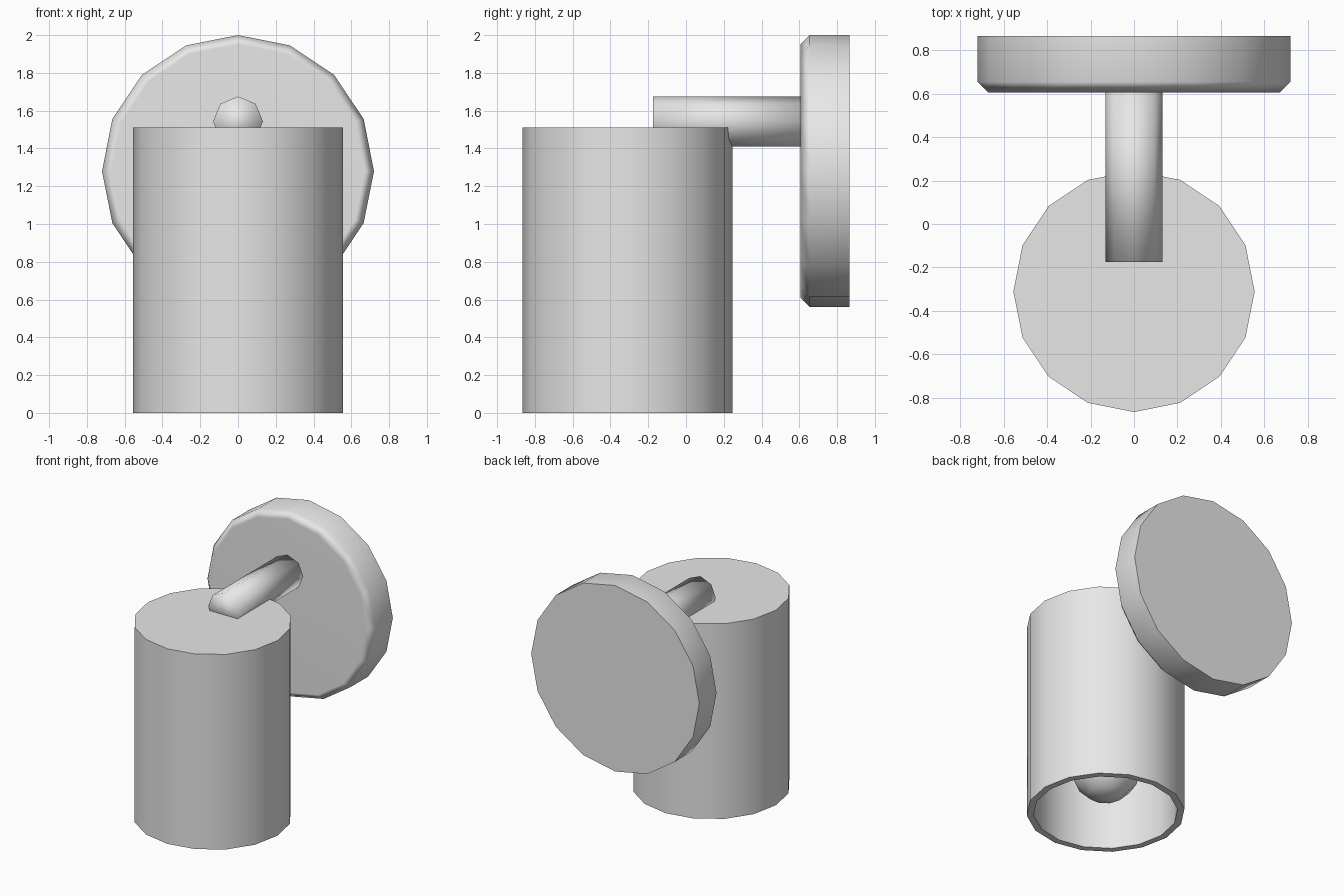
import bpy
import bmesh
import math
from mathutils import Matrix

if "Cube" in bpy.data.objects:
    bpy.data.objects.remove(bpy.data.objects["Cube"])

grey = bpy.data.materials.new("light_grey")
grey.diffuse_color = (0.8, 0.8, 0.8, 1)
grey.use_nodes = True
grey.node_tree.nodes["Principled BSDF"].inputs["Base Color"].default_value = grey.diffuse_color


def lathe(name, profile, sides, location, along_y=False, angle=None):
    """Turn (radius, height) points round the local z axis; zero radii become poles."""
    bm = bmesh.new()
    rings = []
    for r, z in profile:
        if r == 0:
            rings.append([bm.verts.new((0, 0, z))] * sides)
        else:
            rings.append([bm.verts.new((r * math.cos(a), r * math.sin(a), z))
                          for a in (2 * math.pi * i / sides for i in range(sides))])
    for low, high in zip(rings, rings[1:]):
        for i in range(sides):
            j = (i + 1) % sides
            corners = dict.fromkeys((low[i], low[j], high[j], high[i]))
            bm.faces.new(list(corners))
    # Flat caps where the profile does not close on the axis
    for ring in (rings[0], rings[-1]):
        if len(set(ring)) > 1:
            bm.faces.new(ring)
    bmesh.ops.recalc_face_normals(bm, faces=bm.faces)
    if along_y:
        bm.transform(Matrix.Rotation(-math.pi / 2, 4, 'X'))
    for face in bm.faces:
        face.smooth = True
    mesh = bpy.data.meshes.new(name)
    bm.to_mesh(mesh)
    bm.free()
    mesh.materials.append(grey)
    obj = bpy.data.objects.new(name, mesh)
    obj.location = location
    bpy.context.collection.objects.link(obj)
    if angle:
        bpy.ops.object.select_all(action='DESELECT')
        obj.select_set(True)
        bpy.context.view_layer.objects.active = obj
        bpy.ops.object.shade_smooth_by_angle(angle=math.radians(angle))
    return obj


# Hollow shade, open at the bottom
SHADE_Y = -0.31
lathe("shade", [(0.506, 1.46), (0.506, 0), (0.555, 0), (0.555, 1.51)],
      16, (0, SHADE_Y, 0), angle=40)

# Wall plate with a chamfered front rim
plate = lathe("wall_plate", [(0.67, 0), (0.72, 0.05), (0.72, 0.26)],
              16, (0, 0.605, 1.28), along_y=True, angle=50)
plate.modifiers.new("flat_front", 'WEIGHTED_NORMAL').keep_sharp = True

# Arm half sunk into the shade top, softly shaded over its ends
lathe("arm", [(0.132, 0), (0.132, 0.785)], 8, (0, -0.175, 1.543), along_y=True)

# Round bulb on a narrow neck hanging from the shade ceiling
R = 0.25
ball = [(R * math.sin(a), -R * math.cos(a))
        for a in (math.pi * i / 6 for i in range(1, 6))]
lathe("bulb", [(0, -R)] + ball + [(0.12, 0.32), (0.12, 1.1)],
      10, (0, SHADE_Y, 0.36))
